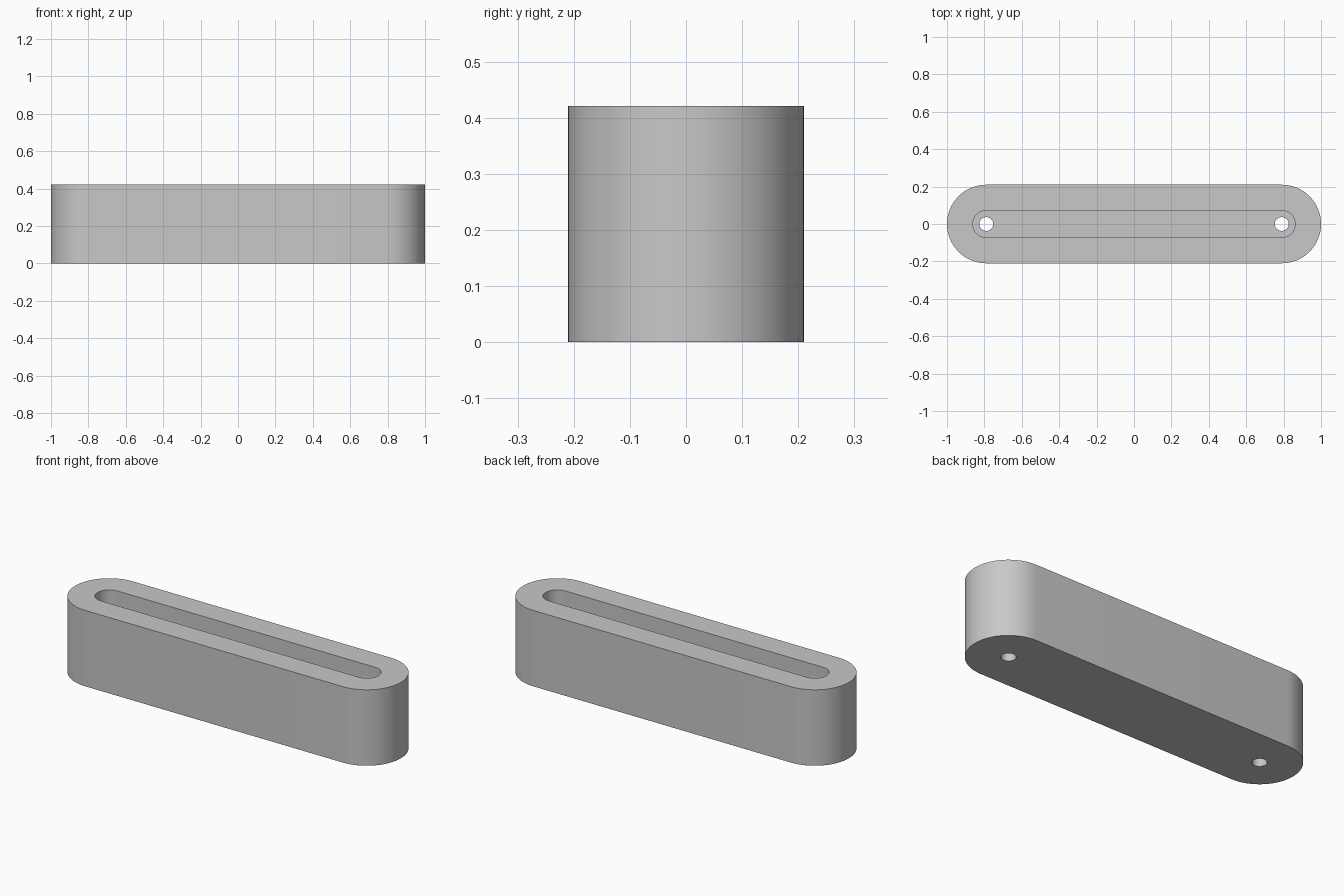
import bpy, bmesh, math

cube = bpy.data.objects.get("Cube")
if cube:
    bpy.data.objects.remove(cube, do_unlink=True)

END_X = 0.79      # centre of the rounded ends and of the screw holes
RADIUS = 0.21
HEIGHT = 0.421
FLOOR = 0.14      # solid thickness below the slot

grey = bpy.data.materials.new("light grey")
grey.use_nodes = True
colour = (0.58, 0.58, 0.58, 1)
grey.diffuse_color = colour
grey.node_tree.nodes["Principled BSDF"].inputs["Base Color"].default_value = colour


def rounded_bar(name, centres, radius, z0, z1, steps=32):
    """Extruded outline: half circles around the first and last centre."""
    bm = bmesh.new()
    ring = []
    for cx, start in ((centres[1], -math.pi / 2), (centres[0], math.pi / 2)):
        for i in range(steps + 1):
            if i == steps and centres[0] == centres[1]:
                continue
            a = start + math.pi * i / steps
            ring.append(bm.verts.new((cx + radius * math.cos(a), radius * math.sin(a), z0)))
    base = bm.faces.new(ring)
    top = bmesh.ops.extrude_face_region(bm, geom=[base])["geom"]
    bmesh.ops.translate(bm, vec=(0, 0, z1 - z0),
                        verts=[v for v in top if isinstance(v, bmesh.types.BMVert)])
    bmesh.ops.recalc_face_normals(bm, faces=bm.faces)
    mesh = bpy.data.meshes.new(name)
    bm.to_mesh(mesh)
    bm.free()
    mesh.materials.append(grey)
    obj = bpy.data.objects.new(name, mesh)
    bpy.context.collection.objects.link(obj)
    return obj


# Solid bar with rounded ends
body = rounded_bar("bar_body", (-END_X, END_X), RADIUS, 0, HEIGHT)

# Long slot from the top, and a screw hole through the floor at each end
cutters = [rounded_bar("slot_cutter", (-END_X, END_X), 0.072, FLOOR, HEIGHT + 0.1)]
for side, x in (("right", -END_X), ("left", END_X)):
    cutters.append(rounded_bar(side + "_hole_cutter", (x, x), 0.037, -0.1, FLOOR + 0.05, 16))

bpy.ops.object.select_all(action="DESELECT")
bpy.context.view_layer.objects.active = body
body.select_set(True)
for cutter in cutters:
    cutter.hide_render = True
    mod = body.modifiers.new("cut", "BOOLEAN")
    mod.operation = "DIFFERENCE"
    mod.solver = "EXACT"
    mod.object = cutter
    bpy.ops.object.modifier_apply(modifier=mod.name)
    bpy.data.objects.remove(cutter, do_unlink=True)

bpy.ops.object.shade_smooth_by_angle(angle=math.radians(35))
